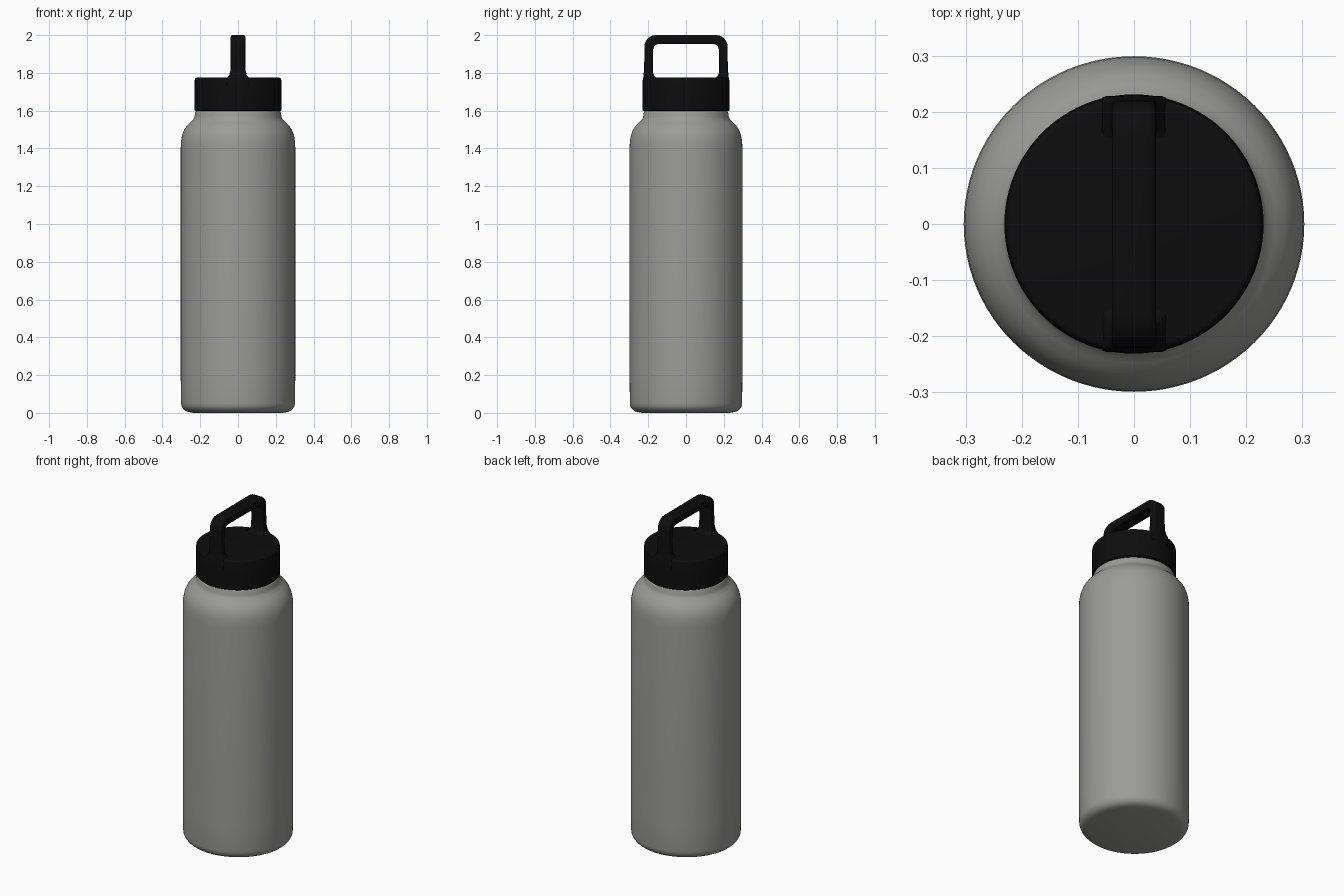
import bpy, bmesh, math

if "Cube" in bpy.data.objects:
    bpy.data.objects.remove(bpy.data.objects["Cube"])


def material(name, rgb):
    m = bpy.data.materials.new(name)
    m.diffuse_color = (*rgb, 1)
    m.use_nodes = True
    m.node_tree.nodes["Principled BSDF"].inputs["Base Color"].default_value = m.diffuse_color
    return m


grey = material("brushed_grey", (0.33, 0.33, 0.325))
black = material("matte_black", (0.004, 0.004, 0.004))


def finish(name, bm, mat, angle):
    bmesh.ops.recalc_face_normals(bm, faces=bm.faces)
    me = bpy.data.meshes.new(name)
    bm.to_mesh(me)
    bm.free()
    me.materials.append(mat)
    ob = bpy.data.objects.new(name, me)
    bpy.context.collection.objects.link(ob)
    bpy.ops.object.select_all(action='DESELECT')
    ob.select_set(True)
    bpy.context.view_layer.objects.active = ob
    bpy.ops.object.shade_smooth_by_angle(angle=math.radians(angle))
    return ob


def lathe(name, profile, mat, sx=1, sy=1, sides=96, angle=40):
    bm = bmesh.new()
    rings = []
    for r, z in profile:
        rings.append([bm.verts.new((r * sx * math.cos(2 * math.pi * i / sides),
                                    r * sy * math.sin(2 * math.pi * i / sides), z))
                      for i in range(sides)])
    for a, b in zip(rings, rings[1:]):
        for i in range(sides):
            j = (i + 1) % sides
            bm.faces.new((a[i], a[j], b[j], b[i]))
    bm.faces.new(rings[0])
    bm.faces.new(rings[-1])
    return finish(name, bm, mat, angle)


def arc(cx, cz, r, a0, a1, n=6):
    return [(cx + r * math.cos(math.radians(a0 + (a1 - a0) * i / n)),
             cz + r * math.sin(math.radians(a0 + (a1 - a0) * i / n))) for i in range(n + 1)]


# Bottle body: rounded base, straight wall, soft shoulder, short neck
body = [(0.235, 0)] + arc(0.252, 0.052, 0.048, -85, 0) + [(0.302, 0.2), (0.302, 1.40)]
body += [(0.300, 1.44), (0.294, 1.472), (0.283, 1.50), (0.268, 1.522), (0.25, 1.54),
         (0.236, 1.553), (0.229, 1.566), (0.227, 1.585), (0.222, 1.597), (0.21, 1.61)]
lathe("bottle_body", body, grey, sx=1.005, sy=0.99)

# Screw lid with a softened upper edge
lid = [(0.225, 1.598), (0.231, 1.603), (0.231, 1.70)] + arc(0.217, 1.763, 0.012, 0, 90, 4)
lathe("lid", lid, black)

# Carry handle: strap swept through (outer, inner, half width) stations
half = [((0.228, 1.72), (0.150, 1.72), 0.060),
        ((0.227, 1.772), (0.150, 1.774), 0.058),
        ((0.225, 1.785), (0.164, 1.779), 0.048),
        ((0.223, 1.81), (0.174, 1.798), 0.041),
        ((0.221, 1.86), (0.176, 1.85), 0.039)]
outer = arc(0.160, 1.94, 0.060, 0, 90)
inner = arc(0.143, 1.922, 0.031, 0, 90)
half += [(o, i, 0.039) for o, i in zip(outer, inner)]
stations = half + [((-o[0], o[1]), (-i[0], i[1]), w) for o, i, w in reversed(half)]

bm = bmesh.new()
loops = []
for o, i, w in stations:
    c = 0.010   # rounded strap edges
    d = [(i[k] - o[k]) / math.dist(o, i) for k in (0, 1)]
    L = math.dist(o, i)
    section = [(-w, c), (-w + c * .3, c * .3), (-w + c, 0), (w - c, 0), (w - c * .3, c * .3), (w, c),
               (w, L - c), (w - c * .3, L - c * .3), (w - c, L), (-w + c, L),
               (-w + c * .3, L - c * .3), (-w, L - c)]
    loops.append([bm.verts.new((x, o[0] + d[0] * t, o[1] + d[1] * t)) for x, t in section])
for a, b in zip(loops, loops[1:]):
    for k in range(len(a)):
        j = (k + 1) % len(a)
        bm.faces.new((a[k], a[j], b[j], b[k]))
bm.faces.new(loops[0])
bm.faces.new(loops[-1])
finish("carry_handle", bm, black, 50)
